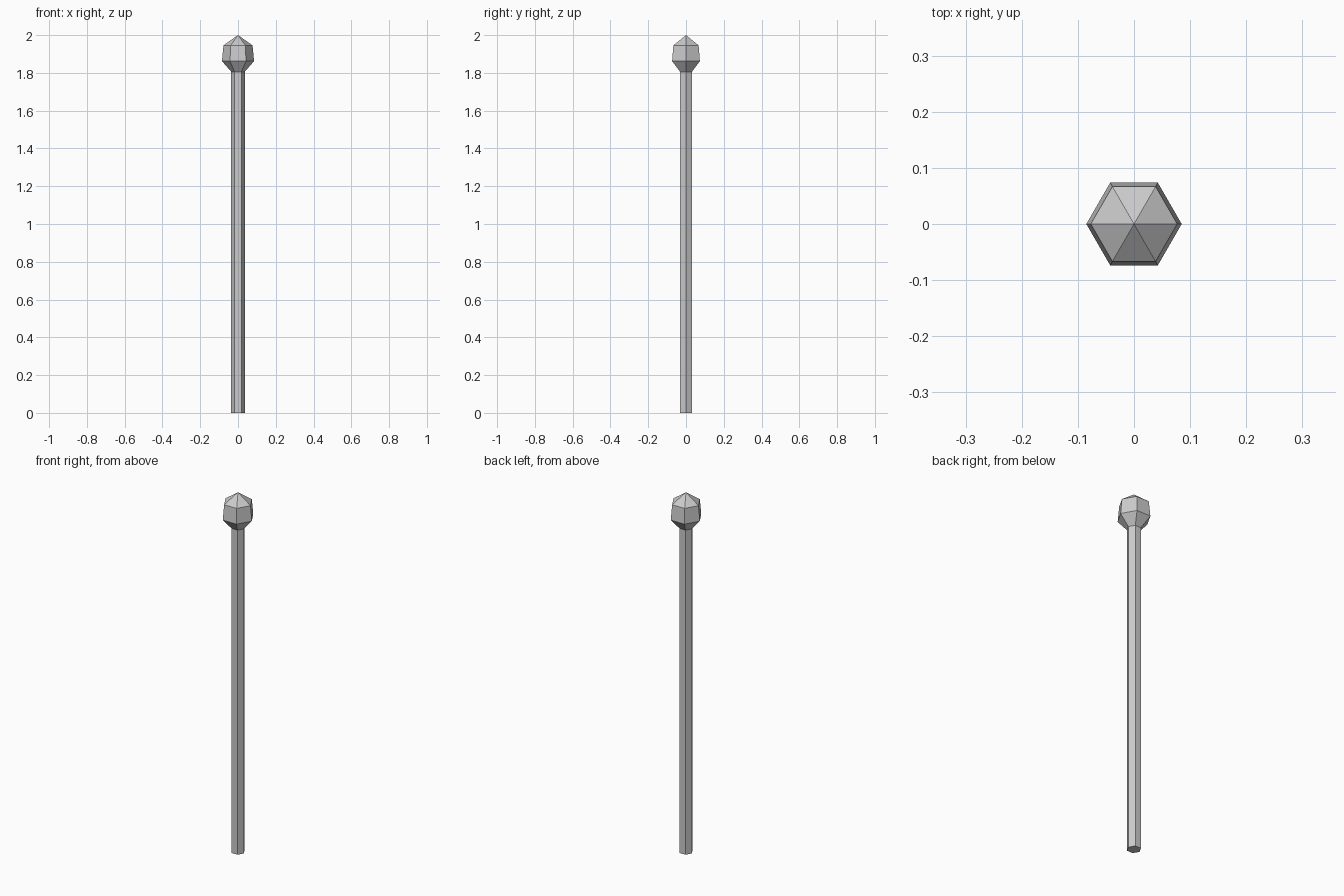
import bpy, bmesh
from math import cos, sin, pi

if "Cube" in bpy.data.objects:
    bpy.data.objects.remove(bpy.data.objects["Cube"])

SIDES = 6


def lathe(name, profile):
    """Revolve (radius, z) points into a faceted, closed solid; radius 0 makes a tip."""
    bm = bmesh.new()
    rings = []
    for r, z in profile:
        count = SIDES if r > 0 else 1
        rings.append([bm.verts.new((r * cos(2 * pi * i / SIDES), r * sin(2 * pi * i / SIDES), z))
                      for i in range(count)])
    for a, b in zip(rings, rings[1:]):
        for i in range(SIDES):
            j = (i + 1) % SIDES
            if len(b) == 1:
                bm.faces.new((a[i], a[j], b[0]))
            else:
                bm.faces.new((a[i], a[j], b[j], b[i]))
    # Flat caps on open ends
    for ring in (rings[0], rings[-1]):
        if len(ring) > 1:
            bm.faces.new(ring)
    bmesh.ops.recalc_face_normals(bm, faces=bm.faces)
    mesh = bpy.data.meshes.new(name)
    bm.to_mesh(mesh)
    bm.free()
    obj = bpy.data.objects.new(name, mesh)
    bpy.context.collection.objects.link(obj)
    return obj


# Long hexagonal shaft
lathe("shaft", [(0.036, 0), (0.036, 1.806)])

# Faceted knob: flared base, tapered band, pointed cap
lathe("knob", [(0.036, 1.806), (0.085, 1.862), (0.077, 1.946), (0, 2.0)])
